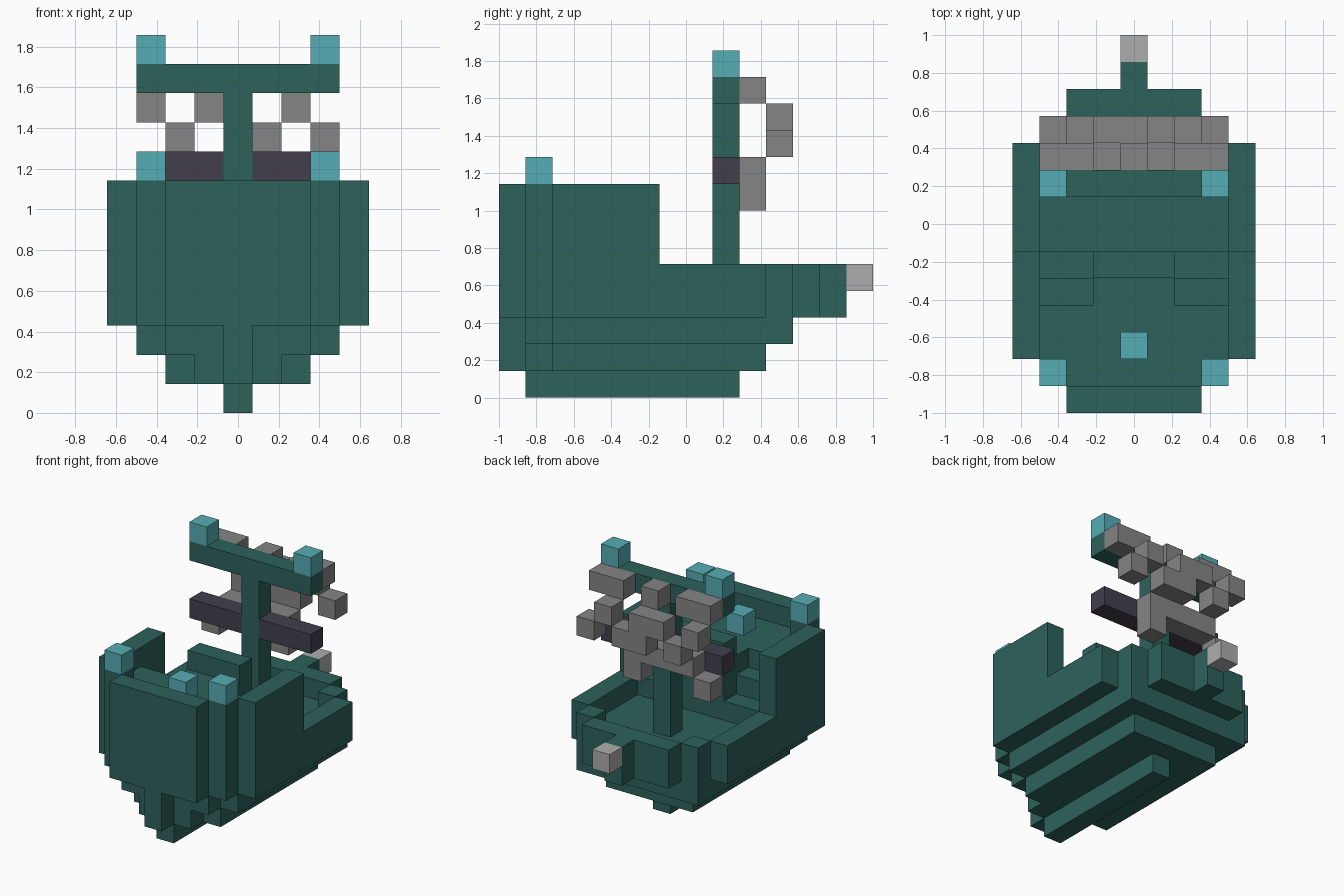
import bpy, bmesh
from mathutils import Vector

cube = bpy.data.objects.get("Cube")
if cube:
    bpy.data.objects.remove(cube, do_unlink=True)

U = 1 / 7  # block size


def material(name, rgb):
    m = bpy.data.materials.new(name)
    m.use_nodes = True
    m.diffuse_color = (*rgb, 1)
    m.node_tree.nodes["Principled BSDF"].inputs["Base Color"].default_value = (*rgb, 1)
    return m


GREEN = material("deep green wood", (0.026, 0.122, 0.105))
TEAL = material("teal lantern", (0.093, 0.42, 0.46))
GREY = material("grey sail cloth", (0.235, 0.235, 0.235))
PALE = material("pale grey", (0.42, 0.42, 0.42))
DARK = material("dark purple wood", (0.054, 0.049, 0.072))


def block(x0, x1, y0, y1, z0, z1):
    """Block cells in an inclusive range: x is centred, y and z count from the stern and the keel."""
    return {(x, y, z) for x in range(x0, x1 + 1)
            for y in range(y0, y1 + 1) for z in range(z0, z1 + 1)}


def mirrored(cells):
    return cells | {(-x, y, z) for x, y, z in cells}


def wide(half, y0, y1, z0, z1):
    return block(-half, half, y0, y1, z0, z1)


# Lower hull: keel and stepped layers
keel = wide(0, 1, 8, 0, 0)
lower_hull = (wide(0, 0, 0, 1, 2)
              | wide(1, 1, 1, 1, 1) | wide(2, 2, 9, 1, 1)
              | wide(2, 1, 1, 2, 2) | wide(3, 2, 10, 2, 2))

# Upper hull: rounded outline, hollowed above each deck
stern = wide(2, 0, 0, 3, 7) | wide(3, 1, 1, 3, 7) | wide(4, 2, 5, 3, 7)
bow = wide(4, 6, 9, 3, 4) | wide(3, 10, 10, 3, 4) | wide(2, 11, 11, 3, 4)
stern -= wide(2, 1, 1, 7, 7) | wide(3, 2, 4, 7, 7)
bow -= wide(3, 6, 9, 4, 4) | wide(2, 10, 10, 4, 4)
# Stairs either side of the raised deck rail
stern -= mirrored(block(2, 3, 5, 5, 5, 7) | block(2, 3, 4, 4, 6, 7))
bowsprit = wide(0, 12, 12, 3, 4)

# Rigging
mast = wide(0, 8, 8, 4, 11)
upper_yard = wide(3, 8, 8, 11, 11) - mast
lower_yard = wide(3, 8, 8, 8, 8) - mast

# Tattered sail: one row per height, bulging in the middle
sail_rows = [(11, 9, (-3, -2, 0, 2, 3)), (10, 10, (-3, -1, 0, 2)),
             (9, 10, (-2, 0, 1, 3)), (8, 9, (-2, -1, 0, 1)), (7, 9, (-3, 1))]
sail = {(x, y, z) for z, y, xs in sail_rows for x in xs}

parts = [
    ("keel", keel, GREEN),
    ("lower_hull", lower_hull, GREEN),
    ("stern_hull", stern, GREEN),
    ("bow_hull", bow, GREEN),
    ("bowsprit", bowsprit, GREEN),
    ("bowsprit_tip", {(0, 13, 4)}, PALE),
    ("mast", mast, GREEN),
    ("upper_yard", upper_yard, GREEN),
    ("lower_yard", lower_yard, DARK),
    ("sail", sail, GREY),
    ("yard_lanterns", mirrored({(3, 8, 12)}), TEAL),
    ("stern_lanterns", mirrored({(3, 1, 8)}), TEAL),
    ("helm", {(0, 2, 7)}, TEAL),
]
occupied = set().union(*(cells for _, cells, _ in parts))


def build(name, cells, mat):
    """Skin the outer faces of a group of blocks."""
    bm = bmesh.new()
    for cell in sorted(cells):
        centre = Vector(cell) + Vector((0, -6.5, 0.5))
        for axis in range(3):
            for side in (-1, 1):
                n = Vector((0, 0, 0))
                n[axis] = side
                if tuple(int(c + d) for c, d in zip(cell, n)) in occupied:
                    continue
                a = Vector((0, 0, 0))
                a[(axis + 1) % 3] = 1
                b = n.cross(a)
                corners = [-a - b, a - b, a + b, b - a]
                bm.faces.new([bm.verts.new((centre + (n + c) / 2) * U) for c in corners])
    bmesh.ops.remove_doubles(bm, verts=bm.verts, dist=0.001)
    mesh = bpy.data.meshes.new(name)
    bm.to_mesh(mesh)
    bm.free()
    mesh.materials.append(mat)
    bpy.context.collection.objects.link(bpy.data.objects.new(name, mesh))


for part in parts:
    build(*part)
